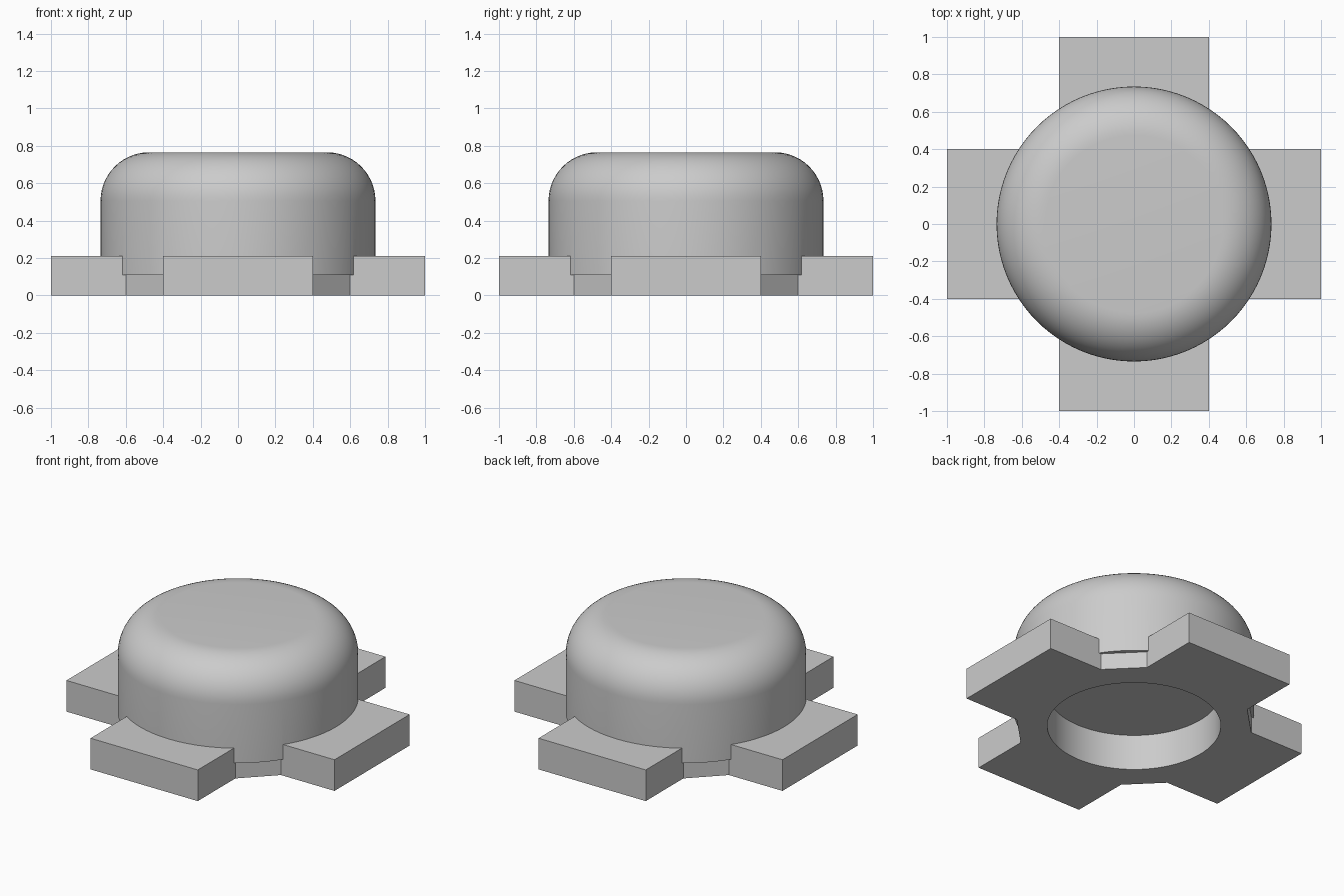
import bpy, bmesh
from math import pi, sin, cos, radians

cube = bpy.data.objects.get("Cube")
if cube:
    bpy.data.objects.remove(cube, do_unlink=True)

SEGMENTS = 96
CAP_R, CAP_TOP, CAP_BOTTOM, FILLET = 0.735, 0.765, 0.11, 0.26
ARM_TOP, BORE_R, BORE_TOP = 0.21, 0.53, 0.24

grey = bpy.data.materials.new("light grey")
grey.use_nodes = True
grey.diffuse_color = (0.6, 0.6, 0.6, 1)
grey.node_tree.nodes["Principled BSDF"].inputs["Base Color"].default_value = (0.6, 0.6, 0.6, 1)


def finish(name, bm):
    bmesh.ops.recalc_face_normals(bm, faces=bm.faces)
    mesh = bpy.data.meshes.new(name)
    bm.to_mesh(mesh)
    bm.free()
    mesh.materials.append(grey)
    obj = bpy.data.objects.new(name, mesh)
    bpy.context.collection.objects.link(obj)
    return obj


def lathe(name, profile):
    """Closed solid from rings of (radius, height), capped flat at both ends."""
    bm = bmesh.new()
    rings = []
    for r, z in profile:
        angles = [2 * pi * i / SEGMENTS for i in range(SEGMENTS)]
        rings.append([bm.verts.new((r * cos(a), r * sin(a), z)) for a in angles])
    for low, high in zip(rings, rings[1:]):
        for i in range(SEGMENTS):
            j = (i + 1) % SEGMENTS
            bm.faces.new((low[i], low[j], high[j], high[i]))
    bm.faces.new(rings[0])
    bm.faces.new(rings[-1])
    return finish(name, bm)


def combine(target, other, operation):
    mod = target.modifiers.new(operation.title(), 'BOOLEAN')
    mod.operation = operation
    mod.solver = 'EXACT'
    mod.object = other
    bpy.context.view_layer.objects.active = target
    bpy.ops.object.modifier_apply(modifier=mod.name)
    bpy.data.objects.remove(other, do_unlink=True)


# Cross-shaped plate: one arm's outline turned four times, slanted inner corners
bm = bmesh.new()
outline = []
for turn in range(4):
    for x, y in ((0.6, -0.4), (1, -0.4), (1, 0.4), (0.6, 0.4)):
        for _ in range(turn):
            x, y = -y, x
        outline.append(bm.verts.new((x, y, 0)))
plate = bm.faces.new(outline)
top = bmesh.ops.extrude_face_region(bm, geom=[plate])["geom"]
bmesh.ops.translate(bm, vec=(0, 0, ARM_TOP),
                    verts=[v for v in top if isinstance(v, bmesh.types.BMVert)])
body = finish("cross_base_with_round_cap", bm)

# Round cap with a rounded upper rim
profile = [(CAP_R, CAP_BOTTOM)]
for step in range(15):
    a = radians(90) * step / 14
    profile.append((CAP_R - FILLET + FILLET * cos(a), CAP_TOP - FILLET + FILLET * sin(a)))
combine(body, lathe("cap", profile), 'UNION')

# Blind round recess in the underside
cutter = lathe("recess_cutter", [(BORE_R, -0.1), (BORE_R, BORE_TOP)])
cutter.hide_render = True
combine(body, cutter, 'DIFFERENCE')

bpy.ops.object.select_all(action='DESELECT')
body.select_set(True)
bpy.context.view_layer.objects.active = body
bpy.ops.object.shade_smooth_by_angle(angle=radians(30))
